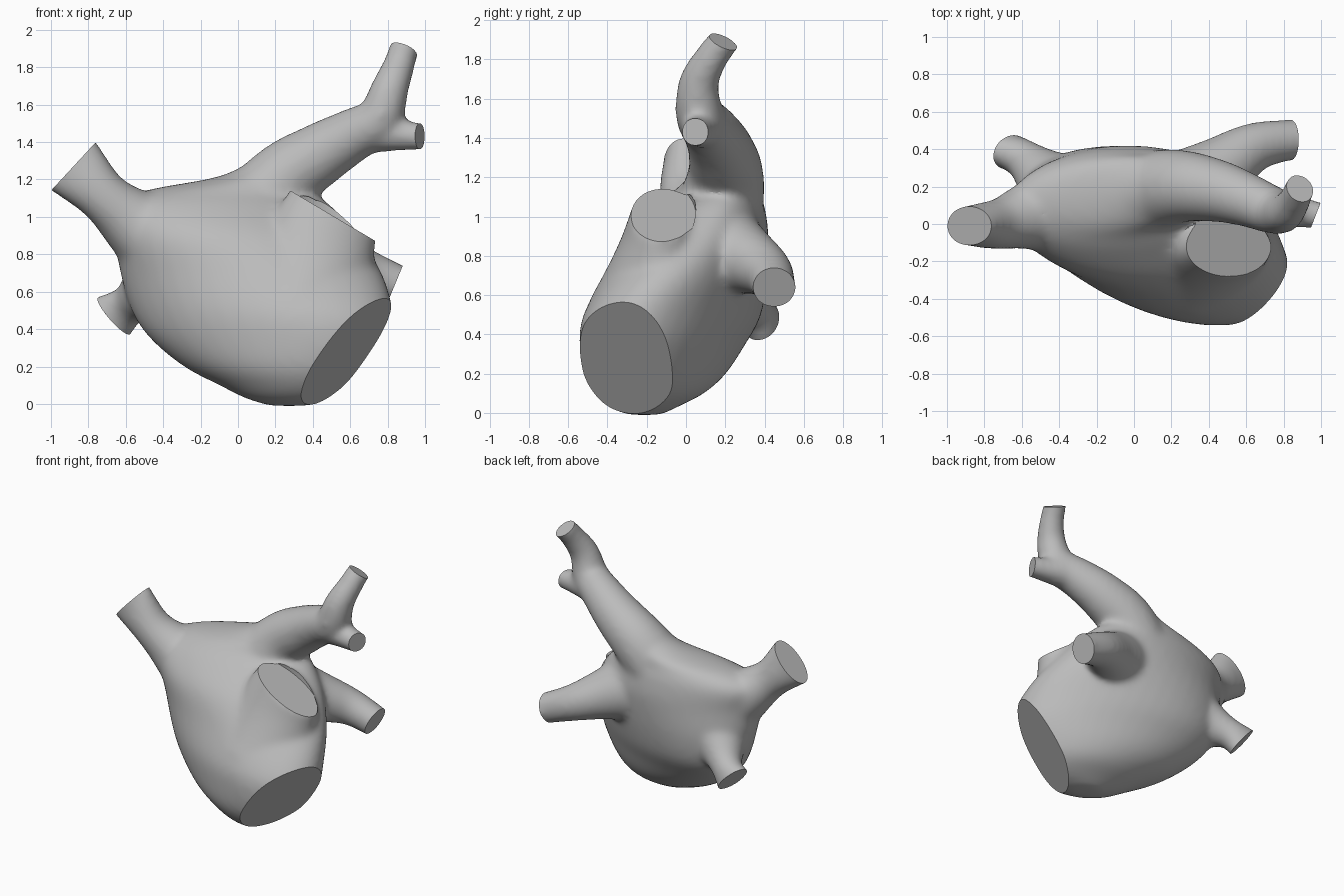
import bpy, bmesh, math
from mathutils import Vector

cube = bpy.data.objects.get("Cube")
if cube:
    bpy.data.objects.remove(cube, do_unlink=True)

SEG = 40
bm = bmesh.new()


def loft(rings):
    """Skin a closed solid through a list of point rings."""
    loops = [[bm.verts.new(p) for p in ring] for ring in rings]
    for a, b in zip(loops, loops[1:]):
        for i in range(SEG):
            j = (i + 1) % SEG
            bm.faces.new((a[i], a[j], b[j], b[i]))
    bm.faces.new(loops[0][::-1])
    bm.faces.new(loops[-1])


def angles():
    return [2 * math.pi * i / SEG for i in range(SEG)]


def spline(p, q, r, s, t):
    """Smooth interpolation between q and r."""
    return 0.5 * (2 * q + (r - p) * t + (2 * p - 5 * q + 4 * r - s) * t * t
                  + (3 * q - p - 3 * r + s) * t ** 3)


def resample(rows, steps=5):
    out = []
    n = len(rows)
    for k in range(n - 1):
        quad = [rows[max(k - 1, 0)], rows[k], rows[k + 1], rows[min(k + 2, n - 1)]]
        out += [[spline(*c, i / steps) for c in zip(*quad)] for i in range(steps)]
    return out + [list(rows[-1])]


def tube(points):
    """Tapered tube; each point is x, y, z, radius, flatness along y."""
    rows = resample(points)
    rings = []
    for k, (x, y, z, r, flat) in enumerate(rows):
        ahead = Vector(rows[min(k + 1, len(rows) - 1)][:3])
        t = (ahead - Vector(rows[max(k - 1, 0)][:3])).normalized()
        side = Vector((0, 1, 0))
        side = (side - t * side.dot(t)).normalized()
        other = t.cross(side)
        rings.append([Vector((x, y, z)) + side * (r * flat * math.cos(a))
                      + other * (r * math.sin(a)) for a in angles()])
    loft(rings)


# Main chamber: sheared oval slices (z, centre x, centre y, half x, half y, shear)
slices = [
    (-0.01, 0.27, -0.21, 0.1, 0.08, -0.2), (0.03, 0.29, -0.22, 0.25, 0.17, -0.2),
    (0.1, 0.28, -0.19, 0.38, 0.27, -0.22), (0.2, 0.23, -0.16, 0.52, 0.34, -0.25),
    (0.35, 0.18, -0.12, 0.65, 0.385, -0.27), (0.5, 0.13, -0.07, 0.7, 0.415, -0.26),
    (0.7, 0.07, 0.0, 0.7, 0.4, -0.16), (0.9, -0.01, 0.06, 0.65, 0.36, -0.02),
    (1.05, -0.08, 0.12, 0.59, 0.28, 0.04), (1.14, -0.05, 0.16, 0.45, 0.21, 0.05),
    (1.22, 0.16, 0.19, 0.25, 0.17, 0), (1.34, 0.26, 0.19, 0.13, 0.12, 0),
]
loft([[(cx + rx * math.cos(a), cy + ry * math.sin(a) + shear * rx * math.cos(a), z)
       for a in angles()] for z, cx, cy, rx, ry, shear in resample(slices, 4)])

# Right upper vein, flaring to a flat oval
tube([(-0.35, 0.08, 0.8, 0.25, 1), (-0.57, 0.04, 0.98, 0.18, 1),
      (-0.72, 0.0, 1.11, 0.14, 0.97), (-0.88, -0.01, 1.27, 0.18, 0.58),
      (-0.93, -0.01, 1.32, 0.185, 0.57)])
# Right lower vein
tube([(-0.28, 0.08, 0.75, 0.27, 1), (-0.47, 0.24, 0.61, 0.17, 1),
      (-0.58, 0.34, 0.53, 0.11, 1), (-0.66, 0.385, 0.47, 0.137, 0.7),
      (-0.71, 0.4, 0.43, 0.15, 0.7)])
# Left lower vein
tube([(0.22, 0.1, 0.86, 0.29, 1), (0.45, 0.28, 0.79, 0.19, 1),
      (0.64, 0.41, 0.72, 0.133, 1), (0.84, 0.45, 0.64, 0.11, 1),
      (0.91, 0.45, 0.61, 0.11, 1)])
# Left upper vein with its rising branch
tube([(-0.02, 0.13, 0.86, 0.25, 1), (0.22, 0.2, 1.18, 0.2, 1),
      (0.43, 0.18, 1.33, 0.17, 1), (0.6, 0.13, 1.43, 0.145, 1),
      (0.75, 0.07, 1.52, 0.125, 1), (0.81, 0.065, 1.68, 0.103, 1),
      (0.86, 0.13, 1.81, 0.086, 1), (0.885, 0.19, 1.89, 0.081, 1),
      (0.91, 0.23, 1.94, 0.081, 1)])
# Small side branch
tube([(0.7, 0.1, 1.46, 0.12, 1), (0.85, 0.07, 1.44, 0.09, 1),
      (0.97, 0.05, 1.43, 0.074, 1), (1.04, 0.03, 1.43, 0.074, 1)])
# Appendage stump
tube([(0.36, -0.15, 0.55, 0.36, 0.95), (0.44, -0.13, 0.85, 0.3, 0.7),
      (0.5, -0.12, 1.01, 0.265, 0.61), (0.52, -0.12, 1.045, 0.25, 0.61)])

bmesh.ops.recalc_face_normals(bm, faces=bm.faces)
mesh = bpy.data.meshes.new("heart_chamber")
bm.to_mesh(mesh)
bm.free()
chamber = bpy.data.objects.new("heart_chamber", mesh)
bpy.context.collection.objects.link(chamber)

# Fuse the parts and soften the joints
bpy.ops.object.select_all(action='DESELECT')
bpy.context.view_layer.objects.active = chamber
chamber.select_set(True)
fuse = chamber.modifiers.new("fuse", 'REMESH')
fuse.mode = 'VOXEL'
fuse.voxel_size = 0.018
bpy.ops.object.modifier_apply(modifier=fuse.name)
soften = chamber.modifiers.new("soften", 'SMOOTH')
soften.factor = 0.5
soften.iterations = 24
bpy.ops.object.modifier_apply(modifier=soften.name)

# Flat openings: centre, outward direction, half width, half depth along y, height
openings = {
    "valve": ((0.59, -0.31, 0.3), (1, -0.57, -0.76), 0.5, 0.5, 0.4),
    "appendage": ((0.5, -0.12, 1.01), (0.51, 0, 0.86), 0.3, 0.17, 0.07),
    "right_upper": ((-0.88, -0.01, 1.27), (-0.735, 0, 0.68), 0.26, 0.26, 0.2),
    "right_lower": ((-0.66, 0.39, 0.47), (-0.7, 0.3, -0.62), 0.2, 0.2, 0.2),
    "left_lower": ((0.84, 0.45, 0.64), (0.92, 0, -0.38), 0.18, 0.18, 0.2),
    "left_upper": ((0.885, 0.19, 1.89), (0.38, 0.42, 0.85), 0.14, 0.14, 0.15),
    "side_branch": ((0.975, 0.055, 1.43), (0.93, -0.36, 0), 0.11, 0.11, 0.15),
}
for name, (centre, normal, wide, deep, height) in openings.items():
    n = Vector(normal).normalized()
    side = Vector((0, 1, 0))
    side = (side - n * side.dot(n)).normalized()
    other = n.cross(side)
    bm = bmesh.new()
    loft([[Vector(centre) + n * h + side * (deep * math.cos(a)) + other * (wide * math.sin(a))
           for a in angles()] for h in (0, height)])
    bmesh.ops.recalc_face_normals(bm, faces=bm.faces)
    cut_mesh = bpy.data.meshes.new(name + "_cutter")
    bm.to_mesh(cut_mesh)
    bm.free()
    cutter = bpy.data.objects.new(name + "_cutter", cut_mesh)
    cutter.hide_render = True
    bpy.context.collection.objects.link(cutter)
    mod = chamber.modifiers.new(name, 'BOOLEAN')
    mod.operation = 'DIFFERENCE'
    mod.solver = 'EXACT'
    mod.object = cutter
    bpy.ops.object.modifier_apply(modifier=mod.name)
    bpy.data.objects.remove(cutter, do_unlink=True)

# Single grey surface
grey = bpy.data.materials.new("plain_grey")
grey.use_nodes = True
colour = (0.5, 0.5, 0.5, 1)
grey.diffuse_color = colour
grey.node_tree.nodes["Principled BSDF"].inputs["Base Color"].default_value = colour
chamber.data.materials.clear()
chamber.data.materials.append(grey)
bpy.ops.object.shade_smooth_by_angle(angle=math.radians(25))
